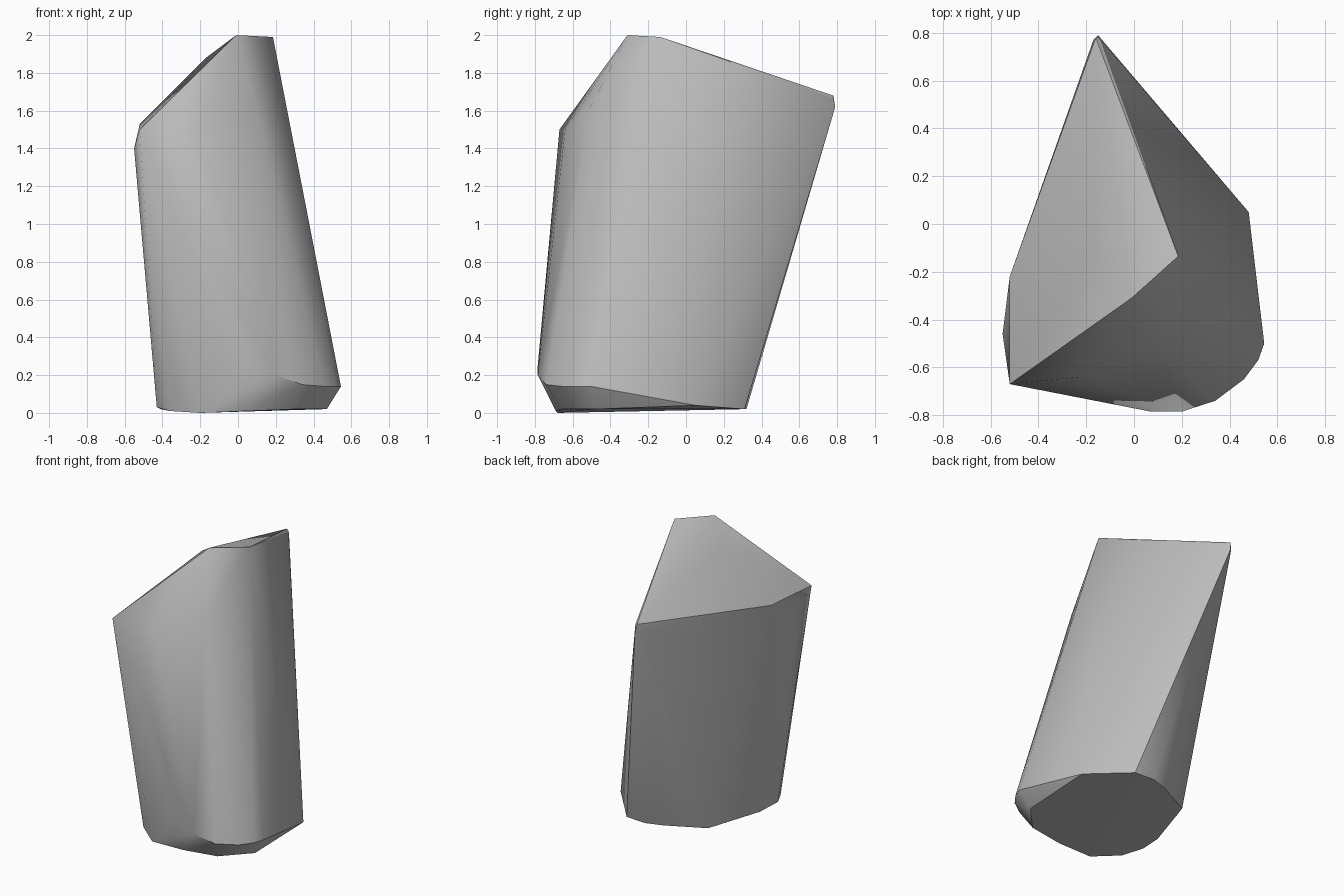
import bpy, bmesh, math

cube = bpy.data.objects.get("Cube")
if cube:
    bpy.data.objects.remove(cube)

# Corners of the angular crown
crown = [(-.01, -.31, 2), (.185, -.135, 1.99), (-.17, -.16, 1.88),
         (-.52, -.67, 1.5), (-.52, -.22, 1.53), (-.55, -.46, 1.4),
         (-.22, -.64, 1.5), (.1, -.51, 1.61)]
# Softened rear peak
peak = [(-.16, .78, 1.68), (-.14, .77, 1.67), (-.15, .79, 1.62), (-.17, .77, 1.62)]
# Bulging lower front edge
bulge = [(-.02, -.765, .36), (.07, -.785, .25), (.2, -.785, .2), (.34, -.74, .15),
         (.46, -.65, .14), (.52, -.57, .14), (.545, -.5, .14)]
# Outline of the base, nearly flat on the ground
base = [(.48, .05, .04), (.25, .31, .02), (.1, .32, .02), (-.02, .28, .02),
        (-.28, .15, .02), (-.41, -.25, .02), (-.43, -.42, .03), (-.36, -.55, .01),
        (-.2, -.68, 0), (.05, -.69, .01), (.3, -.66, .02), (.47, -.48, .02)]

# Rock body wrapped around those corners
bm = bmesh.new()
for p in crown + peak + bulge + base:
    bm.verts.new(p)
hull = bmesh.ops.convex_hull(bm, input=bm.verts[:])
loose = [v for v in bm.verts if not v.link_faces]
bmesh.ops.delete(bm, geom=loose, context='VERTS')
bmesh.ops.recalc_face_normals(bm, faces=bm.faces[:])

mesh = bpy.data.meshes.new("rock")
bm.to_mesh(mesh)
bm.free()
rock = bpy.data.objects.new("rock", mesh)
bpy.context.collection.objects.link(rock)

# Plain stone colour
stone = bpy.data.materials.new("grey_stone")
stone.use_nodes = True
grey = (.5, .5, .5, 1)
stone.diffuse_color = grey
stone.node_tree.nodes["Principled BSDF"].inputs["Base Color"].default_value = grey
mesh.materials.append(stone)

# Soft facets with crisp main ridges
bpy.context.view_layer.objects.active = rock
rock.select_set(True)
bpy.ops.object.shade_smooth_by_angle(angle=math.radians(30))
